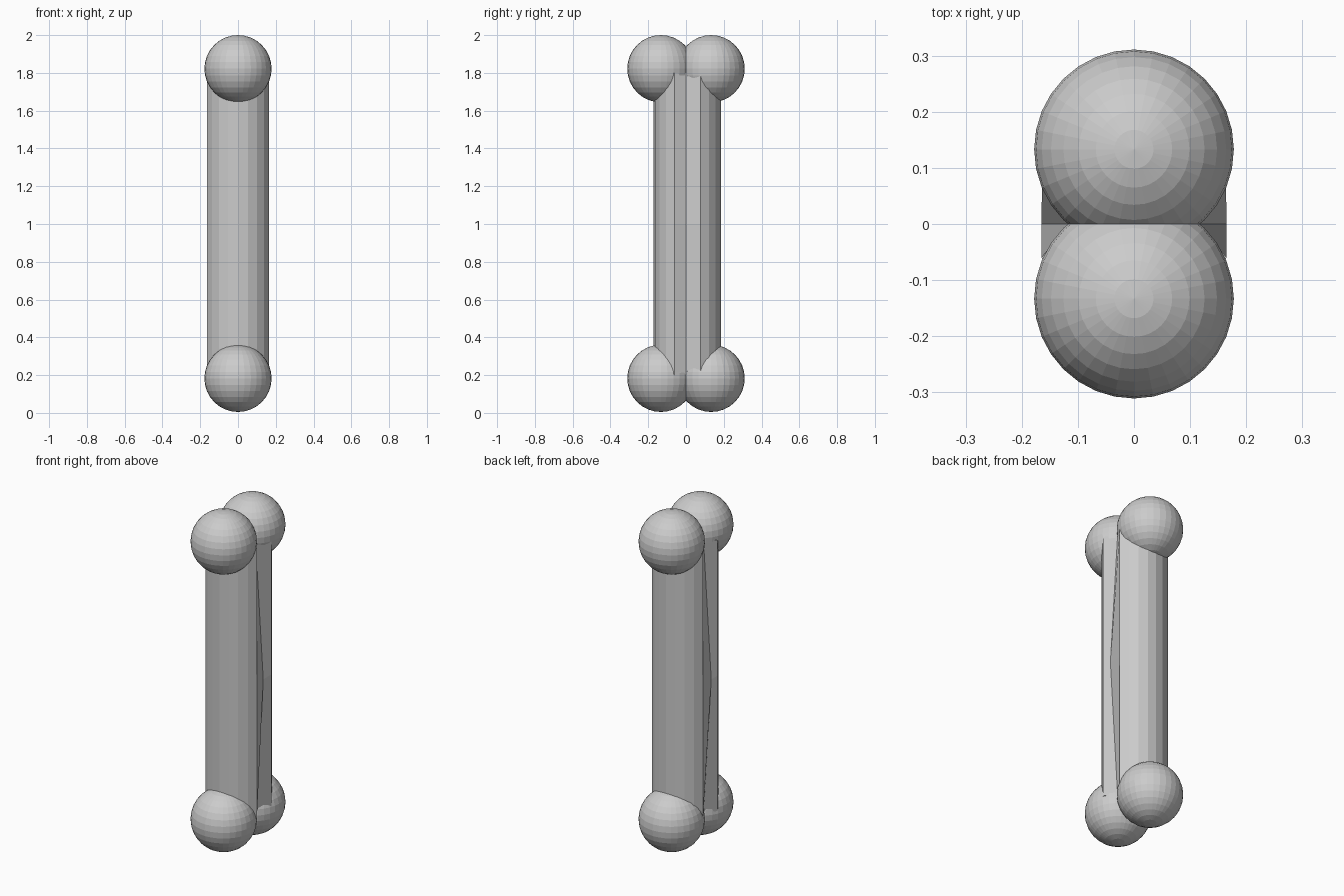
import bpy, bmesh, math

if "Cube" in bpy.data.objects:
    bpy.data.objects.remove(bpy.data.objects["Cube"])

bone = bpy.data.materials.new("bone_grey")
bone.diffuse_color = (0.6, 0.6, 0.6, 1)
bone.use_nodes = True
bone.node_tree.nodes["Principled BSDF"].inputs["Base Color"].default_value = bone.diffuse_color

# Rounded knobs, a pair at each end
R = 0.178
for end, z in (("lower", 0.183), ("upper", 1.822)):
    for side, y in (("front", -0.133), ("back", 0.133)):
        bpy.ops.mesh.primitive_uv_sphere_add(segments=32, ring_count=16, radius=R, location=(0, y, z))
        knob = bpy.context.object
        knob.name = f"{end}_{side}_knob"
        knob.data.materials.append(bone)


def arc(start, end, steps):
    """Points on the shaft cross-section between two angles in degrees."""
    angles = [math.radians(start + (end - start) * i / steps) for i in range(steps + 1)]
    return [(R * math.cos(a), 0.007 + R * math.sin(a)) for a in angles]


def section(waist):
    """Shaft outline with a side groove whose floor lies at x = +-waist."""
    return [(waist, 0)] + arc(23, 157, 8) + [(-waist, 0)] + arc(202, 338, 8)


# Shaft: the side grooves deepen from the middle towards the ends
bm = bmesh.new()
rings = [[bm.verts.new((x, y, z)) for x, y in section(w)]
         for z, w in ((0.20, 0.115), (1.0, 0.165), (1.80, 0.115))]
for lo, hi in zip(rings, rings[1:]):
    for i in range(len(lo)):
        j = (i + 1) % len(lo)
        bm.faces.new((lo[i], lo[j], hi[j], hi[i]))
bm.faces.new(rings[0][::-1])
bm.faces.new(rings[-1])
mesh = bpy.data.meshes.new("shaft")
bm.to_mesh(mesh)
bm.free()
mesh.materials.append(bone)
bpy.context.collection.objects.link(bpy.data.objects.new("shaft", mesh))
